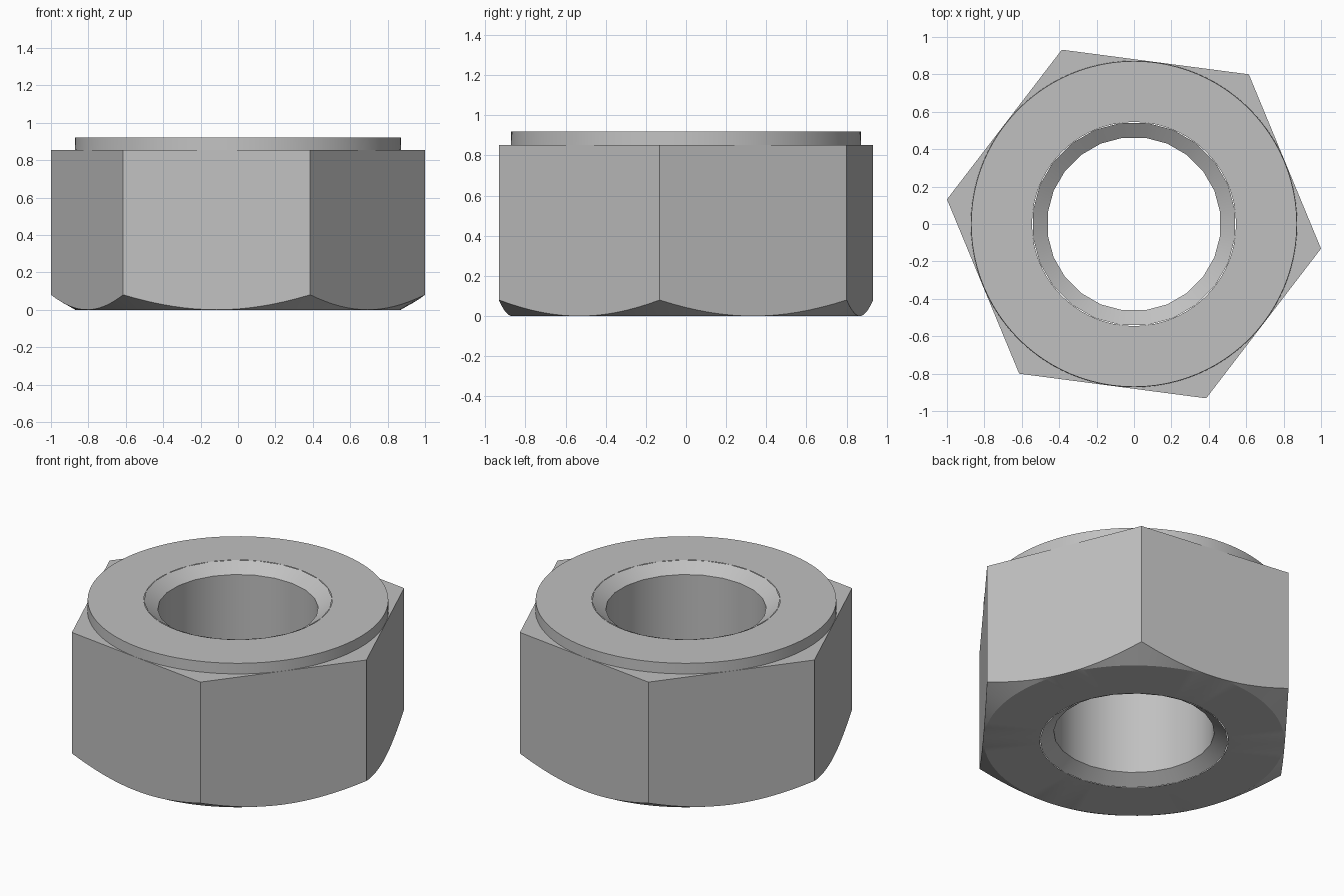
import bpy
import bmesh
from math import cos, sin, pi, radians

cube = bpy.data.objects.get("Cube")
if cube:
    bpy.data.objects.remove(cube, do_unlink=True)

TURN = radians(-7.5)          # one hexagon corner lies at this angle
CORNER = 1.0086               # hexagon corner radius
FLAT = CORNER * cos(pi / 6)   # hexagon flat distance
HEX_TOP, TOP, CHAMFER = 0.853, 0.92, 0.08
RIM, BORE, SINK = 0.545, 0.465, 0.055

steel = bpy.data.materials.new("grey steel")
steel.use_nodes = True
colour = (0.53, 0.53, 0.53, 1)
steel.diffuse_color = colour
steel.node_tree.nodes["Principled BSDF"].inputs["Base Color"].default_value = colour


def circle(radius, z):
    return lambda t: (radius, z)


def hex_radius(t):
    return FLAT / cos(t % (pi / 3) - pi / 6)


def hex_top(t):
    return hex_radius(t), HEX_TOP


def hex_bottom(t):
    # Conical chamfer cutting the flats in shallow arcs
    r = hex_radius(t)
    return r, CHAMFER * (r - FLAT) / (CORNER - FLAT)


def loft(name, rings, count):
    bm = bmesh.new()
    loops = []
    for ring in rings:
        loop = []
        for i in range(count):
            t = 2 * pi * i / count
            r, z = ring(t)
            loop.append(bm.verts.new((r * cos(t + TURN), r * sin(t + TURN), z)))
        loops.append(loop)
    for a, b in zip(loops, loops[1:]):
        for i in range(count):
            j = (i + 1) % count
            bm.faces.new((a[i], b[i], b[j], a[j]))
    mesh = bpy.data.meshes.new(name)
    bm.to_mesh(mesh)
    bm.free()
    mesh.materials.append(steel)
    obj = bpy.data.objects.new(name, mesh)
    bpy.context.collection.objects.link(obj)
    bpy.ops.object.select_all(action='DESELECT')
    obj.select_set(True)
    bpy.context.view_layer.objects.active = obj
    bpy.ops.object.shade_smooth_by_angle(angle=radians(25))


# Hexagonal body with raised round face on top and chamfered underside
loft("hex_body", [
    circle(RIM, TOP), circle(FLAT - 0.003, TOP), circle(FLAT - 0.001, HEX_TOP),
    hex_top, hex_bottom, circle(FLAT - 0.003, 0), circle(RIM, 0)], 96)

# Bore with a countersink at each end
loft("bore", [
    circle(RIM, 0), circle(BORE, SINK),
    circle(BORE, TOP - SINK), circle(RIM, TOP)], 24)
